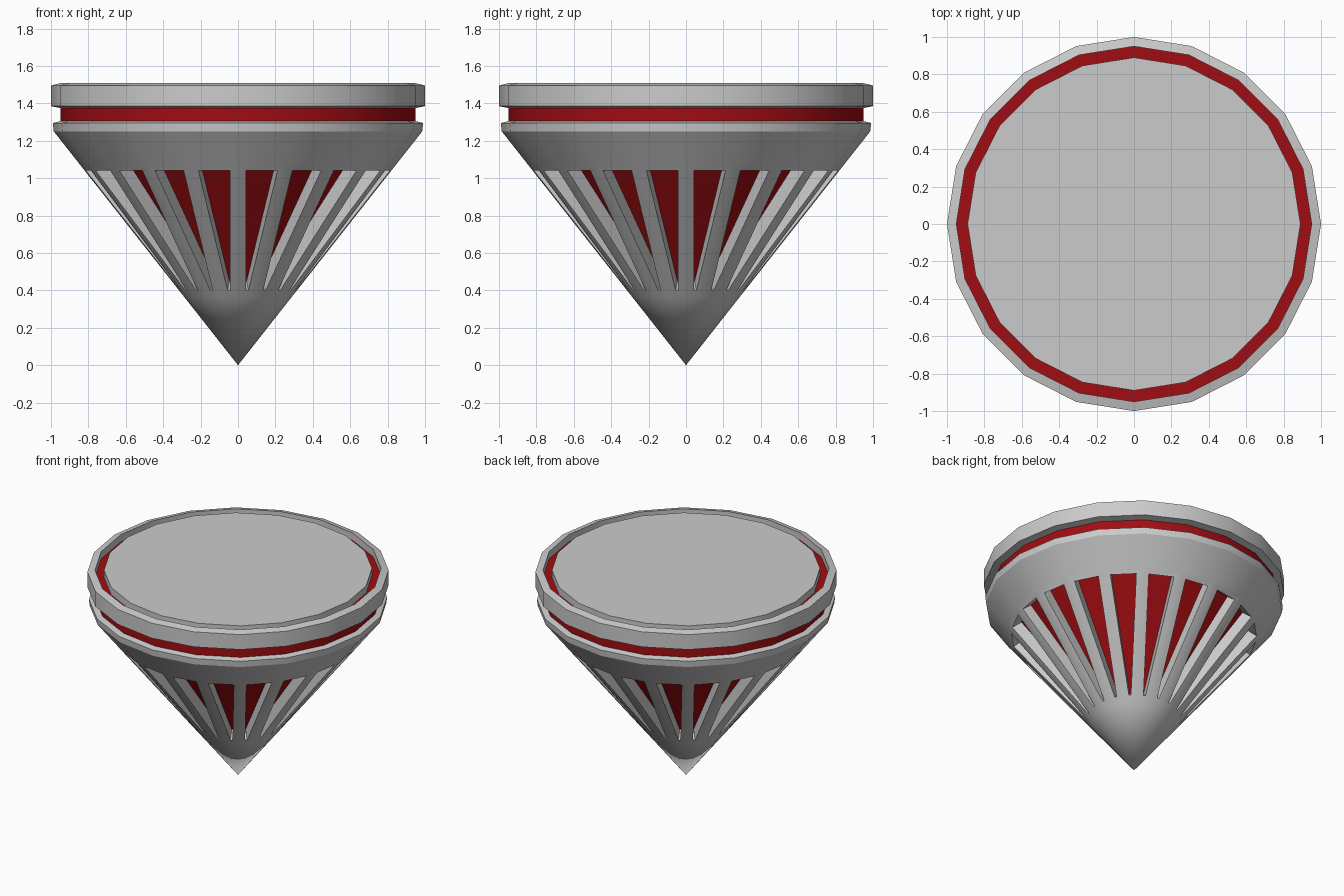
import bpy, bmesh
from math import cos, sin, pi

if "Cube" in bpy.data.objects:
    bpy.data.objects.remove(bpy.data.objects["Cube"])

SIDES = 20

red = bpy.data.materials.new("red")
red.diffuse_color = (0.35, 0.004, 0.006, 1)
red.use_nodes = True
red.node_tree.nodes["Principled BSDF"].inputs["Base Color"].default_value = red.diffuse_color


def lathe(profile):
    """Revolve (radius, z) points, listed from the outside bottom to the top."""
    bm = bmesh.new()
    rings = []
    for r, z in profile:
        if r == 0:
            rings.append([bm.verts.new((0, 0, z))] * SIDES)
        else:
            rings.append([bm.verts.new((r * cos(2 * pi * i / SIDES),
                                        r * sin(2 * pi * i / SIDES), z))
                          for i in range(SIDES)])
    bands = []
    for a, b in zip(rings, rings[1:]):
        band = []
        for i in range(SIDES):
            j = (i + 1) % SIDES
            corners = list(dict.fromkeys((a[i], a[j], b[j], b[i])))
            band.append(bm.faces.new(corners))
        bands.append(band)
    bm.normal_update()
    return bm, bands


def finish(bm, name, materials=()):
    mesh = bpy.data.meshes.new(name)
    bm.to_mesh(mesh)
    bm.free()
    obj = bpy.data.objects.new(name, mesh)
    bpy.context.collection.objects.link(obj)
    for m in materials:
        mesh.materials.append(m)
    bpy.ops.object.select_all(action='DESELECT')
    obj.select_set(True)
    bpy.context.view_layer.objects.active = obj
    bpy.ops.object.shade_smooth_by_angle(angle=0.4)
    return obj


# Cone body with a row of recessed red windows between the ribs
slope = 0.985 / 1.25
grey = bpy.data.materials.new("grey")
grey.diffuse_color = (0.8, 0.8, 0.8, 1)
grey.use_nodes = True
grey.node_tree.nodes["Principled BSDF"].inputs["Base Color"].default_value = grey.diffuse_color
bm, bands = lathe([(0, 0), (0.366 * slope, 0.366), (1.073 * slope, 1.073),
                   (0.985, 1.25), (0.99, 1.295), (0.95, 1.305)])
windows = bands[1]
bmesh.ops.inset_individual(bm, faces=windows, thickness=0.042, use_even_offset=True)
bm.normal_update()
bmesh.ops.inset_individual(bm, faces=windows, thickness=0, depth=-0.079)
for f in windows:
    f.material_index = 1
finish(bm, "cone_body", [grey, red])

# Red band in the neck between cone and rim
bm, _ = lathe([(0.95, 1.305), (0.95, 1.375)])
finish(bm, "neck_band", [red])

# Chamfered outer rim
bm, _ = lathe([(0.95, 1.375), (1, 1.385), (1, 1.495), (0.95, 1.508), (0.95, 1.455)])
finish(bm, "outer_rim")

# Red floor of the groove in the top
bm, _ = lathe([(0.95, 1.455), (0.89, 1.455)])
finish(bm, "top_groove", [red])

# Raised top disc
bm, _ = lathe([(0.89, 1.455), (0.89, 1.508), (0, 1.508)])
finish(bm, "top_disc")
